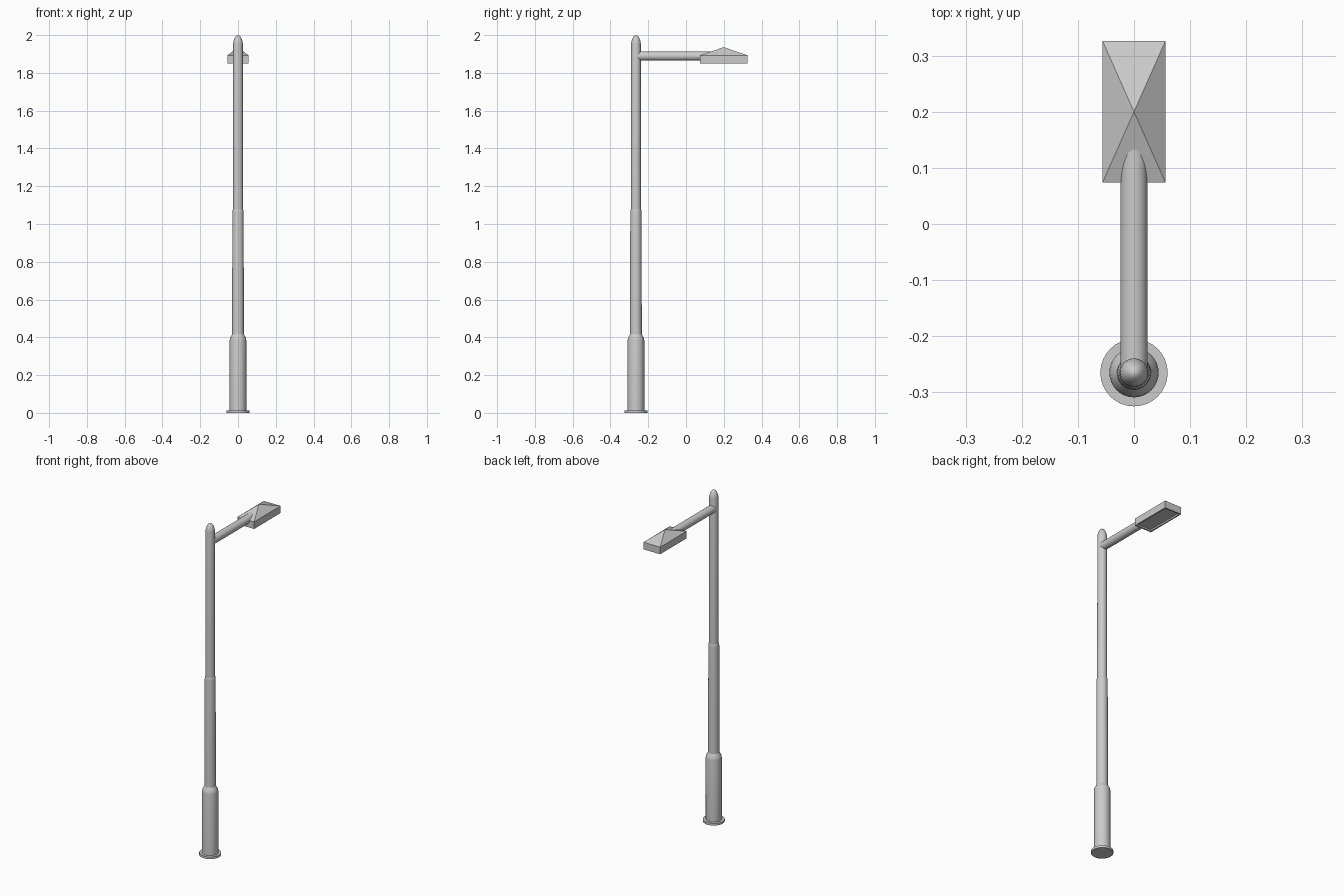
import bpy, bmesh, math
from mathutils import Matrix, Vector

cube = bpy.data.objects.get("Cube")
if cube:
    bpy.data.objects.remove(cube, do_unlink=True)

POLE_Y = -0.265


def make_object(name, bm, smooth=True):
    bmesh.ops.recalc_face_normals(bm, faces=bm.faces)
    mesh = bpy.data.meshes.new(name)
    bm.to_mesh(mesh)
    bm.free()
    obj = bpy.data.objects.new(name, mesh)
    bpy.context.collection.objects.link(obj)
    if smooth:
        bpy.ops.object.select_all(action='DESELECT')
        obj.select_set(True)
        bpy.context.view_layer.objects.active = obj
        bpy.ops.object.shade_smooth_by_angle(angle=math.radians(40))
    return obj


def lathe(name, profile, segments=32):
    """Revolve (radius, height) points around the pole axis."""
    bm = bmesh.new()
    verts = [bm.verts.new((r, 0, z)) for r, z in profile]
    edges = [bm.edges.new(pair) for pair in zip(verts, verts[1:])]
    bmesh.ops.spin(bm, geom=verts + edges, cent=(0, 0, 0), axis=(0, 0, 1),
                   angle=math.tau, steps=segments)
    bmesh.ops.remove_doubles(bm, verts=bm.verts, dist=1e-5)
    obj = make_object(name, bm)
    obj.location.y = POLE_Y


# Pole: flange, thick sleeve, middle tube, upper tube with pointed cap
lathe("base_flange", [(0, 0), (0.06, 0), (0.06, 0.013), (0, 0.013)])
lathe("base_sleeve", [(0, 0.01), (0.044, 0.01), (0.044, 0.385),
                      (0.042, 0.397), (0.034, 0.411), (0.031, 0.417), (0, 0.417)])
lathe("middle_tube", [(0, 0.40), (0.031, 0.40), (0.030, 1.06),
                      (0.029, 1.072), (0.026, 1.08), (0, 1.08)])
lathe("upper_tube", [(0, 1.06), (0.027, 1.06), (0.0255, 1.955), (0.024, 1.967),
                     (0.018, 1.984), (0.011, 1.995), (0.005, 1.999), (0, 2.0)])

# Horizontal arm from the pole into the lamp
ARM_END = 0.137
bm = bmesh.new()
bmesh.ops.create_cone(bm, cap_ends=True, segments=32, radius1=0.024,
                      radius2=0.024, depth=ARM_END - POLE_Y,
                      matrix=Matrix.Rotation(math.pi / 2, 4, 'X'))
arm = make_object("arm", bm)
arm.location = (0, (ARM_END + POLE_Y) / 2, 1.889)

# Lamp head: box with a pyramid roof and a recessed panel underneath
bm = bmesh.new()
size = Vector((0.112, 0.252, 0.043))
bmesh.ops.create_cube(bm, size=1, matrix=Matrix.Diagonal(size).to_4x4())
bm.normal_update()
top = max(bm.faces, key=lambda f: f.normal.z)
bottom = min(bm.faces, key=lambda f: f.normal.z)
bmesh.ops.inset_region(bm, faces=[bottom], thickness=0.012)
bmesh.ops.inset_region(bm, faces=[bottom], thickness=0.002, depth=-0.008)
poked = bmesh.ops.poke(bm, faces=[top])
poked["verts"][0].co.z += 0.043
head = make_object("lamp_head", bm, smooth=False)
head.location = (0, 0.2, 1.8715)
